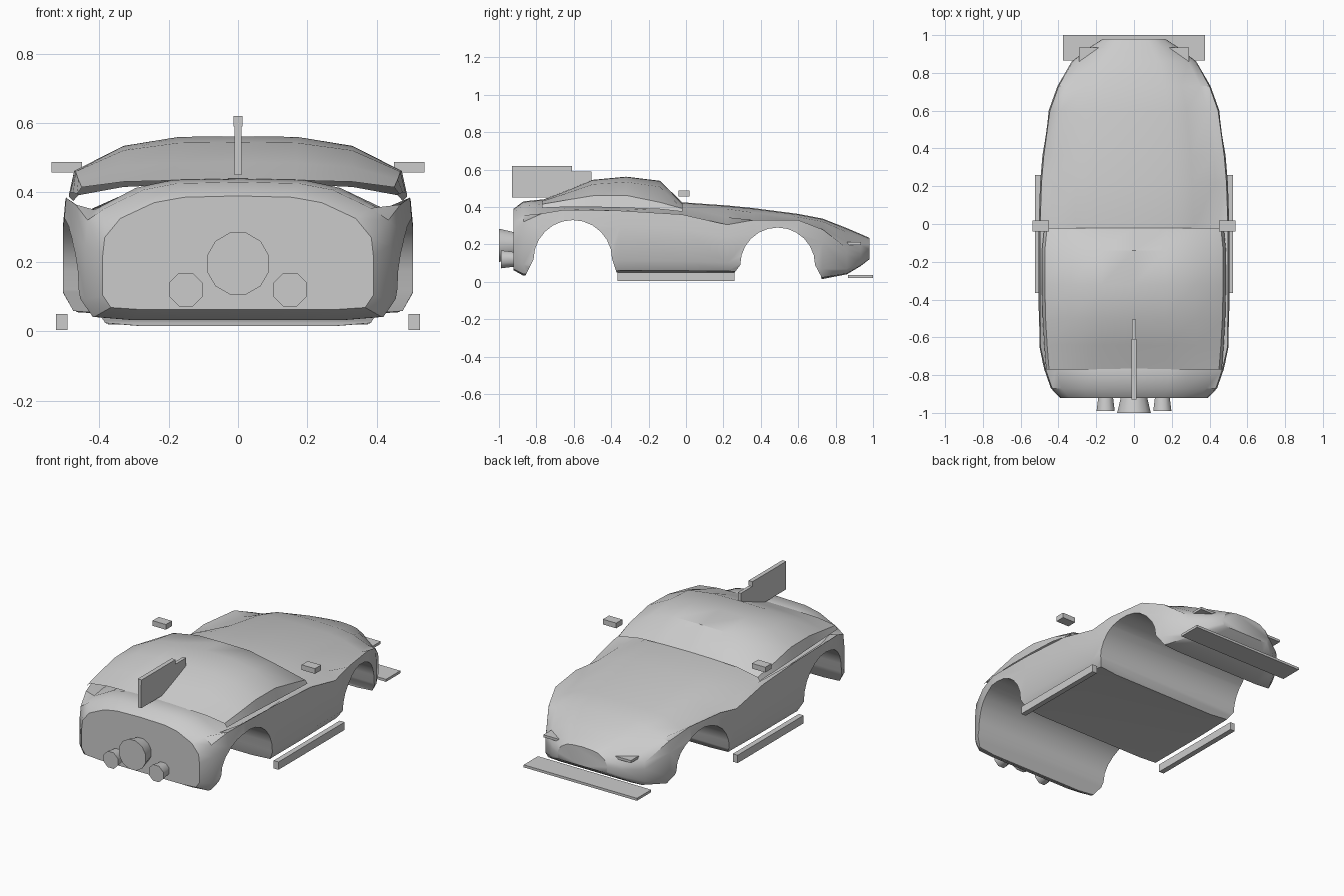
import bpy, bmesh, math

if "Cube" in bpy.data.objects:
    bpy.data.objects.remove(bpy.data.objects["Cube"])


def finish(name, bm, smooth=None):
    bmesh.ops.recalc_face_normals(bm, faces=bm.faces)
    me = bpy.data.meshes.new(name)
    bm.to_mesh(me)
    bm.free()
    ob = bpy.data.objects.new(name, me)
    bpy.context.collection.objects.link(ob)
    if smooth:
        shade(ob, smooth)
    return ob


def shade(ob, angle):
    bpy.ops.object.select_all(action='DESELECT')
    ob.select_set(True)
    bpy.context.view_layer.objects.active = ob
    bpy.ops.object.shade_smooth_by_angle(angle=math.radians(angle))


def loft(name, rings, closed, smooth=None):
    bm = bmesh.new()
    rows = [[bm.verts.new(p) for p in r] for r in rings]
    n = len(rows[0])
    for a, b in zip(rows, rows[1:]):
        for i in range(n if closed else n - 1):
            j = (i + 1) % n
            bm.faces.new((a[i], a[j], b[j], b[i]))
    if closed:
        bm.faces.new(rows[0])
        bm.faces.new(rows[-1])
    return finish(name, bm, smooth)


def box(name, x0, x1, y0, y1, z0, z1):
    r = lambda y: [(x0, y, z0), (x1, y, z0), (x1, y, z1), (x0, y, z1)]
    return loft(name, [r(y0), r(y1)], True)


# Body: full sections lofted from tail (-y) to nose (+y)
def body_ring(y, w, zc, zv, zr, zb):
    h = zr - zb
    half = [(0.4, zc - .004), (.62, zc + (zv - zc) * .3), (.87, zv), (.985, zr),
            (1, zr - .25 * h), (1, zb + .2 * h), (.94, zb + .03 * h), (.7, zb)]
    right = [(x * w, y, z) for x, z in half]
    left = [(-x, yy, z) for x, yy, z in reversed(right)]
    return [(0, y, zc)] + right + [(0, y, zb)] + left


stations = [  # y, half width, centre top, valley, fender ridge, bottom
    (-.922, .39, .39, .325, .27, .062), (-.87, .44, .43, .355, .32, .033),
    (-.77, .475, .44, .35, .365, .03), (-.65, .503, .41, .345, .385, .03),
    (-.35, .505, .40, .335, .38, .05), (-.02, .505, .425, .345, .36, .05),
    (.22, .497, .408, .345, .305, .05), (.36, .485, .394, .315, .33, .04),
    (.60, .452, .363, .305, .33, .03), (.73, .405, .338, .285, .28, .015),
    (.86, .33, .287, .215, .18, .04), (.935, .235, .255, .20, .165, .085),
    (.98, .165, .235, .20, .17, .12)]
body = loft("car_body", [body_ring(*s) for s in stations], True)


# Wheel wells cut across the full width
def cut_arch(yc, zc, r, y_a, y_b):
    prof = [(y_a - .02, -.1), (y_a, .03)]
    for i in range(13):
        a = math.pi * (1 - i / 12)
        prof.append((yc + r * math.cos(a), zc + r * math.sin(a)))
    prof += [(y_b, .03), (y_b + .02, -.1)]
    cutter = loft("wheel_well_cutter", [[(x, y, z) for y, z in prof] for x in (-.8, .8)], True)
    cutter.hide_render = True
    bpy.context.view_layer.objects.active = body
    m = body.modifiers.new("well", 'BOOLEAN')
    m.operation, m.solver, m.object = 'DIFFERENCE', 'EXACT', cutter
    bpy.ops.object.modifier_apply(modifier=m.name)
    bpy.data.objects.remove(cutter)


cut_arch(-.605, .12, .21, -.86, -.365)
cut_arch(.49, .09, .20, .245, .722)
shade(body, 40)


# Cabin roof: open shell from rear glass to windscreen
def roof_ring(y, zt, zm, ze, w):
    right = [(.17, zt - .002), (.33, zt - (zt - zm) * .28), (w - .015, zm), (w, ze)]
    return ([(-x, y, z) for x, z in reversed(right)] + [(0, y, zt)]
            + [(x, y, z) for x, z in right])


loft("cabin_roof", [roof_ring(*s) for s in [
    (-.77, .437, .415, .395, .465), (-.64, .487, .437, .40, .475),
    (-.50, .545, .46, .40, .483), (-.32, .562, .462, .395, .487),
    (-.14, .54, .425, .388, .487), (-.02, .425, .392, .375, .475)]], False, 35)

# Rear fin
box("rear_fin", -.01, .01, -.93, -.505, .45, .59)
box("fin_cap", -.013, .013, -.93, -.61, .59, .62)

# Front splitter
box("front_splitter", -.375, .375, .865, 1.0, .02, .035)

# Mirrors, side skirts and nose canards on both sides
for s, side in ((1, "right"), (-1, "left")):
    box("mirror_" + side, s * .45, s * .538, -.04, .018, .457, .488)
    box("side_skirt_" + side, s * .492, s * .524, -.365, .26, .003, .05)
    tri = [(.15, .935), (.29, .935), (.29, .85)]
    loft("canard_" + side, [[(s * x, y, z) for x, y in tri] for z in (.198, .213)], True)


# Exhaust nozzles flaring toward the tail
def nozzle(name, x, z, r0, r1, y0, n):
    ring = lambda y, r: [(x + r * math.sin(2 * math.pi * (i + .5) / n), y,
                          z + r * math.cos(2 * math.pi * (i + .5) / n)) for i in range(n)]
    loft(name, [ring(y0, r0), ring(-.90, r1)], True, 50)


nozzle("main_nozzle", 0, .195, .092, .068, -1.0, 12)
nozzle("small_nozzle_right", .15, .12, .052, .04, -.99, 8)
nozzle("small_nozzle_left", -.15, .12, .052, .04, -.99, 8)
